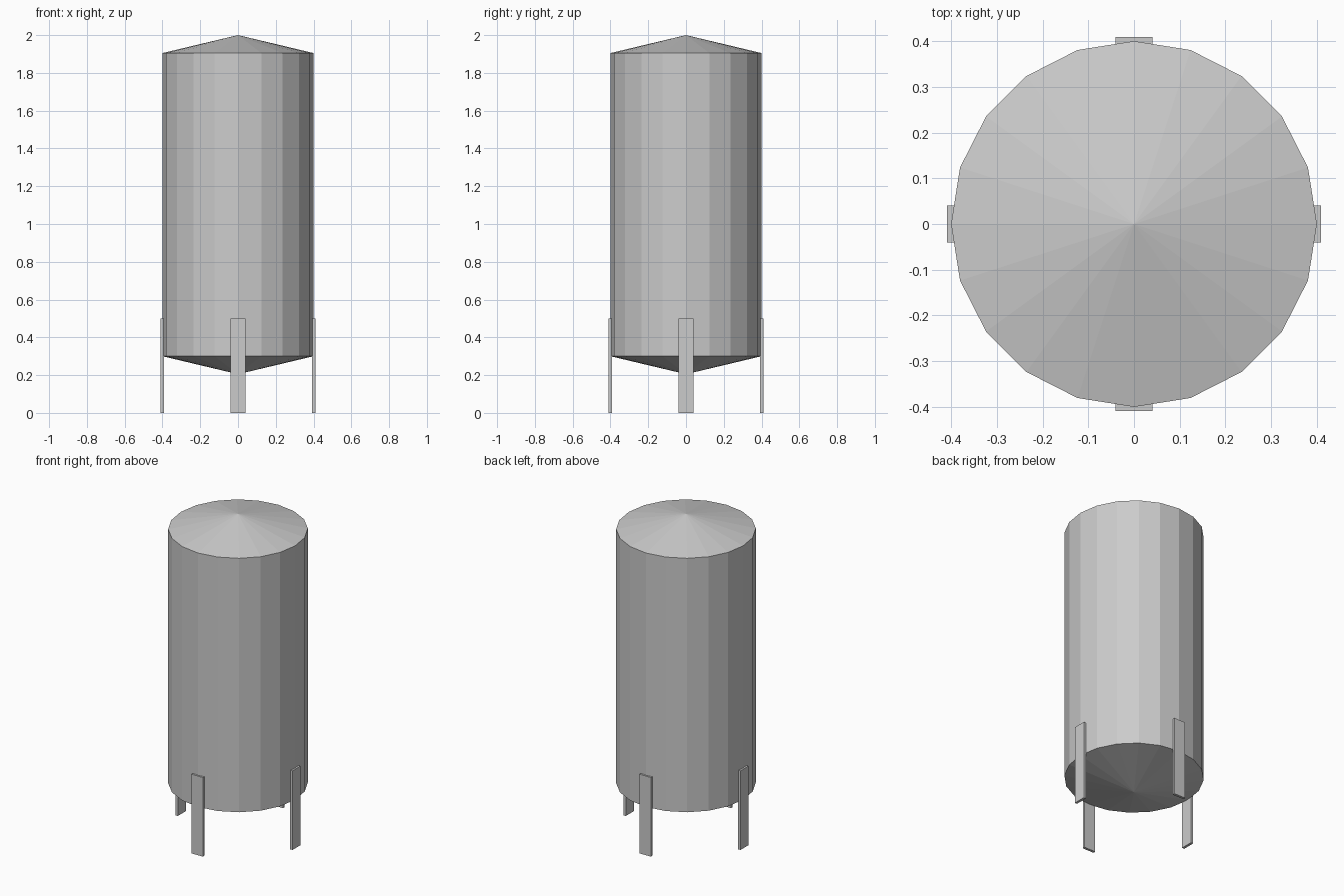
import bpy, bmesh, math
from mathutils import Matrix

cube = bpy.data.objects.get("Cube")
if cube:
    bpy.data.objects.remove(cube, do_unlink=True)

SIDES, RADIUS = 20, 0.4
BOTTOM_TIP, LOW_RIM, HIGH_RIM, TOP_TIP = 0.205, 0.3, 1.905, 2.0

steel = bpy.data.materials.new("light_grey_steel")
steel.use_nodes = True
steel.diffuse_color = (0.6, 0.6, 0.6, 1)
steel.node_tree.nodes["Principled BSDF"].inputs["Base Color"].default_value = (0.6, 0.6, 0.6, 1)


def add_object(name, bm):
    bmesh.ops.recalc_face_normals(bm, faces=bm.faces)
    mesh = bpy.data.meshes.new(name)
    bm.to_mesh(mesh)
    bm.free()
    mesh.materials.append(steel)
    obj = bpy.data.objects.new(name, mesh)
    bpy.context.collection.objects.link(obj)
    return obj


# Tank: faceted wall closed by a shallow cone at each end
bm = bmesh.new()
angles = [math.tau * i / SIDES for i in range(SIDES)]
low, high = [[bm.verts.new((RADIUS * math.cos(a), RADIUS * math.sin(a), z)) for a in angles]
             for z in (LOW_RIM, HIGH_RIM)]
bottom = bm.verts.new((0, 0, BOTTOM_TIP))
top = bm.verts.new((0, 0, TOP_TIP))
for i in range(SIDES):
    j = (i + 1) % SIDES
    bm.faces.new((low[i], low[j], high[j], high[i]))
    bm.faces.new((high[i], high[j], top))
    bm.faces.new((low[j], low[i], bottom))
add_object("tank", bm)

# Four flat legs strapped to the wall
for i, side in enumerate(("left", "back", "right", "front")):
    bm = bmesh.new()
    bmesh.ops.create_cube(bm, size=1)
    bmesh.ops.scale(bm, vec=(0.016, 0.08, 0.5), verts=bm.verts)
    bmesh.ops.translate(bm, vec=(0.401, 0, 0.25), verts=bm.verts)
    bmesh.ops.transform(bm, matrix=Matrix.Rotation(i * math.pi / 2, 4, "Z"), verts=bm.verts)
    add_object(side + "_leg", bm)
